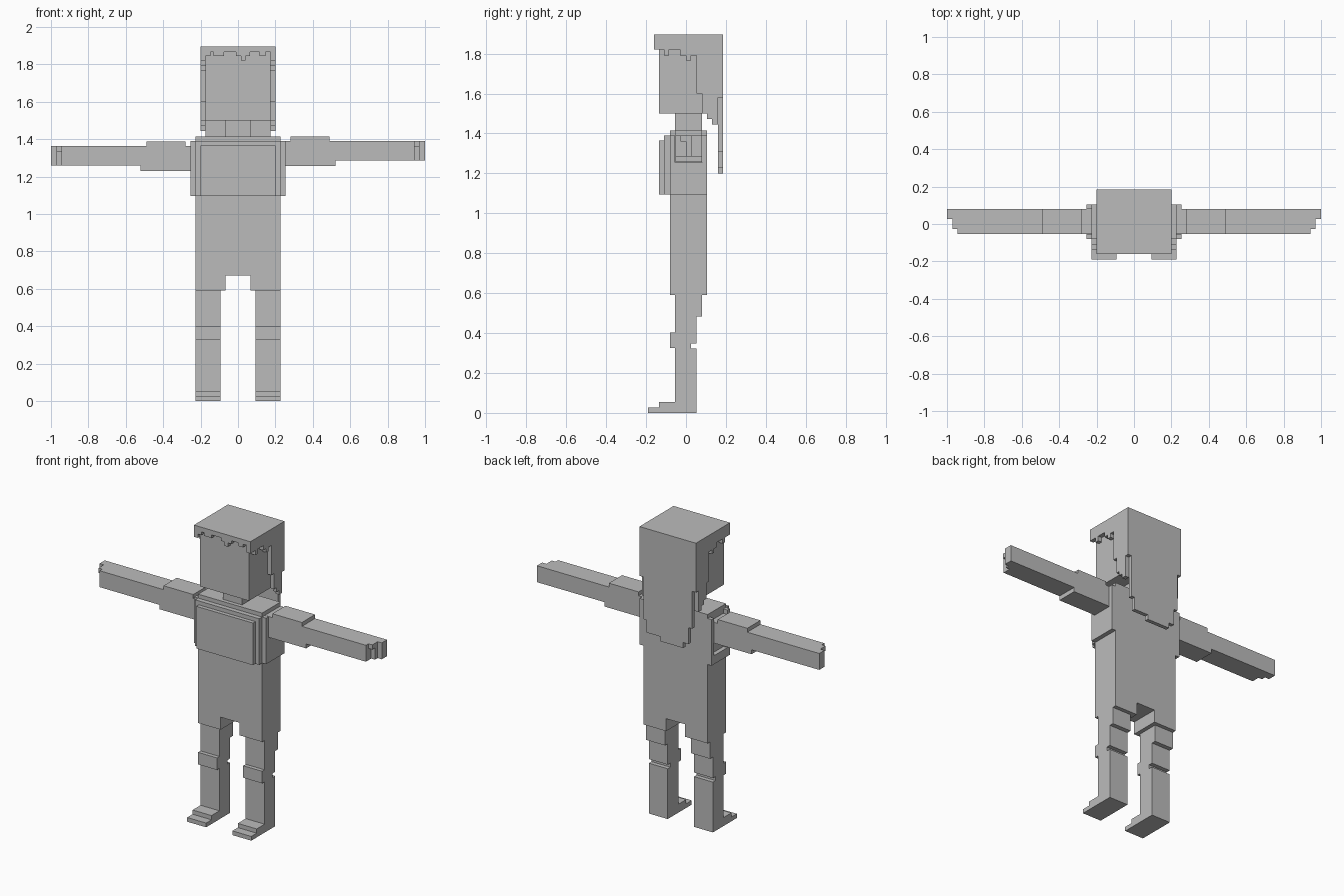
import bpy, bmesh
from mathutils import Vector

if "Cube" in bpy.data.objects:
    bpy.data.objects.remove(bpy.data.objects["Cube"])

grey = bpy.data.materials.new("plain_grey")
grey.diffuse_color = (0.5, 0.5, 0.5, 1)
grey.use_nodes = True
grey.node_tree.nodes["Principled BSDF"].inputs["Base Color"].default_value = grey.diffuse_color


def finish(name, bm):
    bmesh.ops.recalc_face_normals(bm, faces=bm.faces)
    me = bpy.data.meshes.new(name)
    bm.to_mesh(me)
    bm.free()
    me.materials.append(grey)
    ob = bpy.data.objects.new(name, me)
    bpy.context.collection.objects.link(ob)
    return ob


def extrude(name, pts, axis, a, b):
    """Extrude a flat outline along x or y between a and b."""
    bm = bmesh.new()
    place = (lambda u, v: (a, u, v)) if axis == "x" else (lambda u, v: (u, a, v))
    face = bm.faces.new([bm.verts.new(place(u, v)) for u, v in pts])
    new = bmesh.ops.extrude_face_region(bm, geom=[face])["geom"]
    move = Vector((b - a, 0, 0)) if axis == "x" else Vector((0, b - a, 0))
    bmesh.ops.translate(bm, vec=move, verts=[g for g in new if isinstance(g, bmesh.types.BMVert)])
    return finish(name, bm)


def box(name, x0, x1, y0, y1, z0, z1):
    return extrude(name, [(x0, z0), (x1, z0), (x1, z1), (x0, z1)], "y", y0, y1)


def stepped(columns, top):
    """Outline with a flat top and a stepped lower edge; columns are (start, end, bottom)."""
    pts = []
    for a, b, z in columns:
        pts += [(a, z), (b, z)]
    return pts + [(columns[-1][1], top), (columns[0][0], top)]


# Head and neck
box("head", -.173, .173, -.135, .16, 1.5, 1.87)
box("neck", -.067, .067, -.055, .08, 1.41, 1.5)

# Hair: crown, ragged fringe, side curtains, long back
box("hair_crown", -.2, .2, -.16, .185, 1.87, 1.895)
extrude("hair_fringe", stepped([
    (-.2, -.173, 1.82), (-.173, -.147, 1.845), (-.147, -.13, 1.865), (-.13, -.075, 1.845),
    (-.075, -.01, 1.865), (-.01, .015, 1.845), (.015, .04, 1.82), (.04, .065, 1.845),
    (.065, .115, 1.865), (.115, .147, 1.845), (.147, .173, 1.865), (.173, .2, 1.82)], 1.87),
    "y", -.16, -.135)
side_hair = stepped([
    (-.135, -.11, 1.82), (-.11, -.085, 1.79), (-.085, -.03, 1.82), (-.03, 0, 1.79),
    (0, .025, 1.765), (.025, .052, 1.79), (.052, .08, 1.6), (.08, .105, 1.5),
    (.105, .13, 1.472), (.13, .16, 1.445)], 1.87)
for side, s in (("right", 1), ("left", -1)):
    extrude(f"hair_side_{side}", side_hair, "x", s * .173, s * .2)
extrude("hair_back", stepped([
    (-.2, -.173, 1.58), (-.173, -.147, 1.34), (-.147, -.11, 1.235), (-.11, .05, 1.2),
    (.05, .15, 1.23), (.15, .173, 1.31), (.173, .2, 1.58)], 1.87), "y", .16, .185)

# Torso with the gap between the thighs, and layered chest plates
extrude("torso", stepped([(-.227, -.067, .59), (-.067, .067, .67), (.067, .227, .59)], 1.415),
        "y", -.08, .105)
box("chest_layer", -.227, .227, -.11, -.08, 1.095, 1.39)
box("chest_plate", -.2, .2, -.135, -.11, 1.095, 1.365)

# Sleeve-hole borders on the sides of the torso
for side, s, sill in (("right", 1, 1.255), ("left", -1, 1.15)):
    x0, x1 = s * .227, s * .255
    extrude(f"side_trim_{side}", [(-.08, 1.095), (.105, 1.095), (.105, 1.39), (.08, 1.39),
                                  (.08, sill), (-.055, sill), (-.055, 1.39), (-.08, 1.39)], "x", x0, x1)

# Arms: one outline mirrored, left one sits a step lower
for side, s, dz in (("right", 1, 0), ("left", -1, -.027)):
    outline = [(.227, 1.257), (.52, 1.257), (.52, 1.285), (.943, 1.285), (.943, 1.39),
               (.49, 1.39), (.49, 1.415), (.28, 1.415), (.28, 1.39), (.227, 1.39)]
    extrude(f"arm_{side}", [(s * x, z + dz) for x, z in outline], "y", -.053, .08)
    for part, x0, x1, y0, z0 in (("palm", .943, .97, 0, 1.285), ("fingers", .97, 1, .027, 1.285),
                                 ("thumb", .943, .97, -.027, 1.36)):
        box(f"{part}_{side}", s * x0, s * x1, y0, .08 if part != "thumb" else 0, z0 + dz, 1.39 + dz)

# Legs with knee pad, calf notch and stepped shoe
leg = [(-.19, 0), (.052, 0), (.052, .322), (.025, .322), (.025, .348), (.052, .348),
       (.052, .482), (.08, .482), (.08, .59), (-.055, .59), (-.055, .402), (-.08, .402),
       (-.08, .325), (-.055, .325), (-.055, .054), (-.135, .054), (-.135, .027), (-.19, .027)]
for side, s in (("right", 1), ("left", -1)):
    extrude(f"leg_{side}", leg, "x", s * .093, s * .227)
